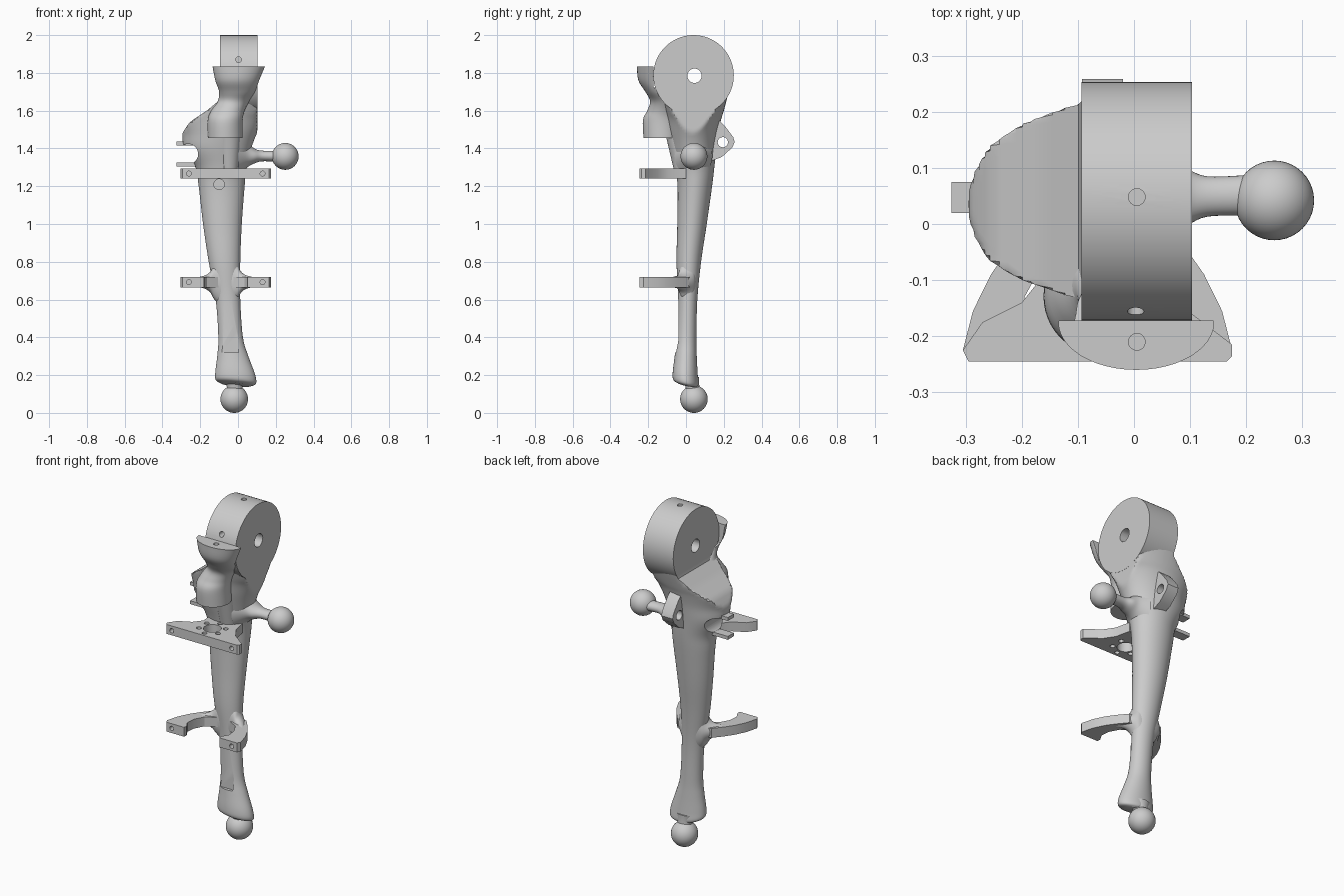
import bpy, bmesh, math
from mathutils import Vector, Matrix

cutters = []


def make(name, bm):
    bmesh.ops.recalc_face_normals(bm, faces=bm.faces)
    me = bpy.data.meshes.new(name)
    bm.to_mesh(me)
    bm.free()
    ob = bpy.data.objects.new(name, me)
    bpy.context.collection.objects.link(ob)
    return ob


def spline(keys, sub):
    # smooth curve through rows of numbers
    out = []
    for i in range(len(keys) - 1):
        a, b = keys[max(i - 1, 0)], keys[i]
        c, d = keys[i + 1], keys[min(i + 2, len(keys) - 1)]
        for k in range(sub):
            t = k / sub
            out.append([0.5 * (2 * q + (r - p) * t + (2 * p - 5 * q + 4 * r - s) * t * t
                               + (3 * q - p - 3 * r + s) * t ** 3)
                        for p, q, r, s in zip(a, b, c, d)])
    return out + [list(keys[-1])]


def loft(name, keys, axis='Z', n=48, sub=5, fix=None):
    # elliptical rings: position, then low/high limits on the two cross axes
    bm = bmesh.new()
    rings = []
    for t, a0, a1, b0, b1 in spline(keys, sub):
        ring = []
        for i in range(n):
            w = 2 * math.pi * i / n
            a = (a0 + a1) / 2 + (a1 - a0) / 2 * math.cos(w)
            b = (b0 + b1) / 2 + (b1 - b0) / 2 * math.sin(w)
            co = (a, b, t) if axis == 'Z' else (t, a, b)
            ring.append(bm.verts.new(fix(*co) if fix else co))
        rings.append(ring)
    for r, s in zip(rings, rings[1:]):
        for i in range(n):
            j = (i + 1) % n
            bm.faces.new((r[i], r[j], s[j], s[i]))
    bm.faces.new(rings[0])
    bm.faces.new(rings[-1])
    return make(name, bm)


def prism(name, pts, lo, hi, axis='Z'):
    # extruded outline: (x, y) along Z or (y, z) along X
    bm = bmesh.new()
    f = bm.faces.new([bm.verts.new((p[0], p[1], lo) if axis == 'Z' else (lo, p[0], p[1])) for p in pts])
    ext = bmesh.ops.extrude_face_region(bm, geom=[f])
    d = Vector((0, 0, hi - lo)) if axis == 'Z' else Vector((hi - lo, 0, 0))
    bmesh.ops.translate(bm, vec=d, verts=[v for v in ext['geom'] if isinstance(v, bmesh.types.BMVert)])
    return make(name, bm)


def rod(name, p0, p1, r, n=24):
    p0, p1 = Vector(p0), Vector(p1)
    d = p1 - p0
    bm = bmesh.new()
    m = Matrix.Translation((p0 + p1) / 2) @ d.to_track_quat('Z', 'Y').to_matrix().to_4x4()
    bmesh.ops.create_cone(bm, cap_ends=True, segments=n, radius1=r, radius2=r, depth=d.length, matrix=m)
    return make(name, bm)


def ball(name, c, r):
    bm = bmesh.new()
    bmesh.ops.create_uvsphere(bm, u_segments=40, v_segments=24, radius=r, matrix=Matrix.Translation(c))
    return make(name, bm)


def cut(cutter, *targets):
    cutter.hide_render = True
    cutters.append(cutter)
    for ob in targets:
        m = ob.modifiers.new('cut', 'BOOLEAN')
        m.operation = 'DIFFERENCE'
        m.object = cutter


def body_fix(x, y, z):
    # flat right side, sloping left shoulder, slanted lower end
    limits = [(1.45, -0.31), (1.50, -0.283), (1.54, -0.255), (1.6, -0.165), (1.66, -0.093), (2.1, -0.093)]
    for (z0, x0), (z1, x1) in zip(limits, limits[1:]):
        if z0 <= z < z1:
            x = max(x, x0 + (x1 - x0) * (z - z0) / (z1 - z0))
    x = min(x, 0.102)
    if z < 0.3:
        z -= (0.1 * (x + 0.01) + 0.2 * y) * (0.3 - z) / 0.15
    return x, y, z


# main shaft, shoulders and tapering head base
body = loft('main_body', [
    (0.15, -0.09, 0.065, -0.045, 0.055), (0.165, -0.118, 0.095, -0.068, 0.065),
    (0.21, -0.12, 0.09, -0.07, 0.062), (0.3, -0.11, 0.055, -0.06, 0.057),
    (0.4, -0.104, 0.026, -0.05, 0.055), (0.6, -0.118, 0.012, -0.042, 0.06),
    (0.8, -0.155, 0.012, -0.05, 0.08), (1.0, -0.185, 0.02, -0.046, 0.11),
    (1.2, -0.208, 0.035, -0.045, 0.138), (1.3, -0.225, 0.045, -0.06, 0.15),
    (1.4, -0.285, 0.07, -0.085, 0.16), (1.48, -0.298, 0.1, -0.1, 0.17),
    (1.55, -0.33, 0.14, -0.11, 0.185), (1.6, -0.36, 0.19, -0.12, 0.2),
    (1.7, -0.42, 0.28, -0.145, 0.225), (1.83, -0.6, 0.5, -0.165, 0.244)], n=72, fix=body_fix)

# round head
head = rod('head_disc', (-0.094, 0.04, 1.787), (0.103, 0.04, 1.787), 0.213, 72)

# flared front collar with rounded boss and nozzle below
collar = loft('front_collar', [
    (1.455, -0.16, 0.025, -0.225, -0.03), (1.55, -0.16, 0.025, -0.228, -0.03),
    (1.6, -0.142, 0.035, -0.205, -0.03), (1.65, -0.108, 0.06, -0.19, -0.03),
    (1.7, -0.1, 0.09, -0.215, -0.08), (1.76, -0.12, 0.112, -0.252, -0.09),
    (1.835, -0.135, 0.143, -0.26, -0.09)],
    fix=lambda x, y, z: (x, min(y, -0.172) if z > 1.72 else y, z))
loft('nozzle', [(1.29, -0.095, 0.0, -0.065, 0.03), (1.46, -0.115, 0.02, -0.105, 0.03)], sub=2)

# ball joints and their necks
ball('side_ball', (0.25, 0.042, 1.358), 0.071)
loft('side_ball_neck', [(-0.0, -0.06, 0.14, 1.25, 1.47), (0.05, -0.02, 0.11, 1.3, 1.43),
                        (0.09, -0.005, 0.1, 1.322, 1.398), (0.13, 0.013, 0.085, 1.332, 1.388),
                        (0.2, 0.015, 0.087, 1.33, 1.388)], 'X', 32)
ball('base_ball', (-0.02, 0.042, 0.073), 0.073)
loft('base_ball_neck', [(0.1, -0.06, 0.025, 0.0, 0.075), (0.15, -0.06, 0.025, -0.005, 0.07),
                        (0.19, -0.08, 0.04, -0.02, 0.07)], n=32, sub=2)

# upper mounting flange with ring of holes
flange = prism('upper_flange', [
    (-0.295, -0.245), (0.165, -0.245), (0.175, -0.235), (0.175, -0.215), (0.09, -0.15), (0.05, -0.09),
    (0.03, 0.0), (-0.17, 0.0), (-0.16, -0.09), (-0.2, -0.14), (-0.27, -0.175), (-0.305, -0.225)], 1.24, 1.295)
C = (-0.065, -0.145)
cut(rod('bore_cutter', (*C, 1.2), (*C, 1.35), 0.048, 32), flange)
for i in range(6):
    w = math.radians(30 + 60 * i)
    x, y = C[0] + 0.072 * math.cos(w), C[1] + 0.072 * math.sin(w)
    cut(rod('bolt_cutter', (x, y, 1.22), (x, y, 1.32), 0.014, 16), flange)

# mirrored lower bracket arms with flared roots
outline = [(0.23, -0.245), (0.115, -0.245), (0.112, -0.225), (0.135, -0.185), (0.13, -0.13),
           (0.1, -0.075), (0.02, -0.03), (0.02, 0.03), (0.11, 0.015), (0.155, -0.04),
           (0.19, -0.09), (0.222, -0.155), (0.24, -0.225)]
flare = [(0.02, -0.04, 0.06, 0.56, 0.84), (0.06, -0.045, 0.05, 0.6, 0.79), (0.08, -0.055, 0.04, 0.635, 0.75),
         (0.105, -0.07, 0.015, 0.655, 0.73), (0.14, -0.1, -0.03, 0.665, 0.72)]
arms = []
for side, s in (('left', -1), ('right', 1)):
    arms.append(prism(side + '_lower_arm', [(-0.065 + s * x, y) for x, y in outline], 0.665, 0.72))
    loft(side + '_arm_root', [(-0.065 + s * k[0], *k[1:]) for k in flare], 'X', 32)
    # screw holes in the front faces
    x = -0.065 + s * 0.195
    cut(rod('screw_cutter', (x, -0.3, 1.267), (x, -0.2, 1.267), 0.013, 16), flange)
    cut(rod('screw_cutter', (x, -0.3, 0.692), (x, -0.2, 0.692), 0.013, 16), arms[-1])

# rear lug
lug = prism('rear_lug', [(0.1, 1.56), (0.18, 1.545), (0.205, 1.52), (0.25, 1.46), (0.258, 1.435),
                         (0.245, 1.405), (0.19, 1.355), (0.1, 1.32)], -0.093, -0.02, 'X')
cut(rod('lug_cutter', (-0.2, 0.195, 1.433), (0.05, 0.195, 1.433), 0.027), lug)

# left side clip prongs around a round notch
for z in (1.305, 1.416):
    prism('clip_prong', [(-0.325, 0.02), (-0.19, 0.02), (-0.19, 0.075), (-0.325, 0.075)], z, z + 0.02)
cut(rod('notch_cutter', (-0.265, -0.3, 1.37), (-0.265, 0.3, 1.37), 0.054, 40), body)

# drilled holes in head, collar and shaft, and the flat along the shaft front
cut(rod('pivot_cutter', (-0.3, 0.045, 1.785), (0.3, 0.045, 1.785), 0.038, 32), head, body)
cut(rod('top_cutter', (0.005, 0.048, 1.9), (0.005, 0.048, 2.1), 0.015, 16), head)
cut(rod('front_cutter', (0.003, -0.3, 1.87), (0.003, -0.08, 1.87), 0.015, 16), head)
cut(rod('collar_cutter', (0.005, -0.21, 1.78), (0.005, -0.21, 1.9), 0.015, 16), collar)
cut(rod('shaft_cutter', (-0.1, -0.2, 1.21), (-0.1, 0.0, 1.21), 0.028), body)
cut(prism('flat_cutter', [(-0.085, -0.2), (0.002, -0.2), (0.002, -0.04), (-0.085, -0.04)], 0.32, 0.6), body)

# apply cuts, remove cutters, smooth the curved faces
bpy.ops.object.select_all(action='SELECT')
for c in cutters:
    c.select_set(False)
bpy.context.view_layer.objects.active = body
bpy.ops.object.convert(target='MESH')
for c in cutters:
    bpy.data.objects.remove(c)
bpy.ops.object.shade_smooth_by_angle(angle=math.radians(32))
